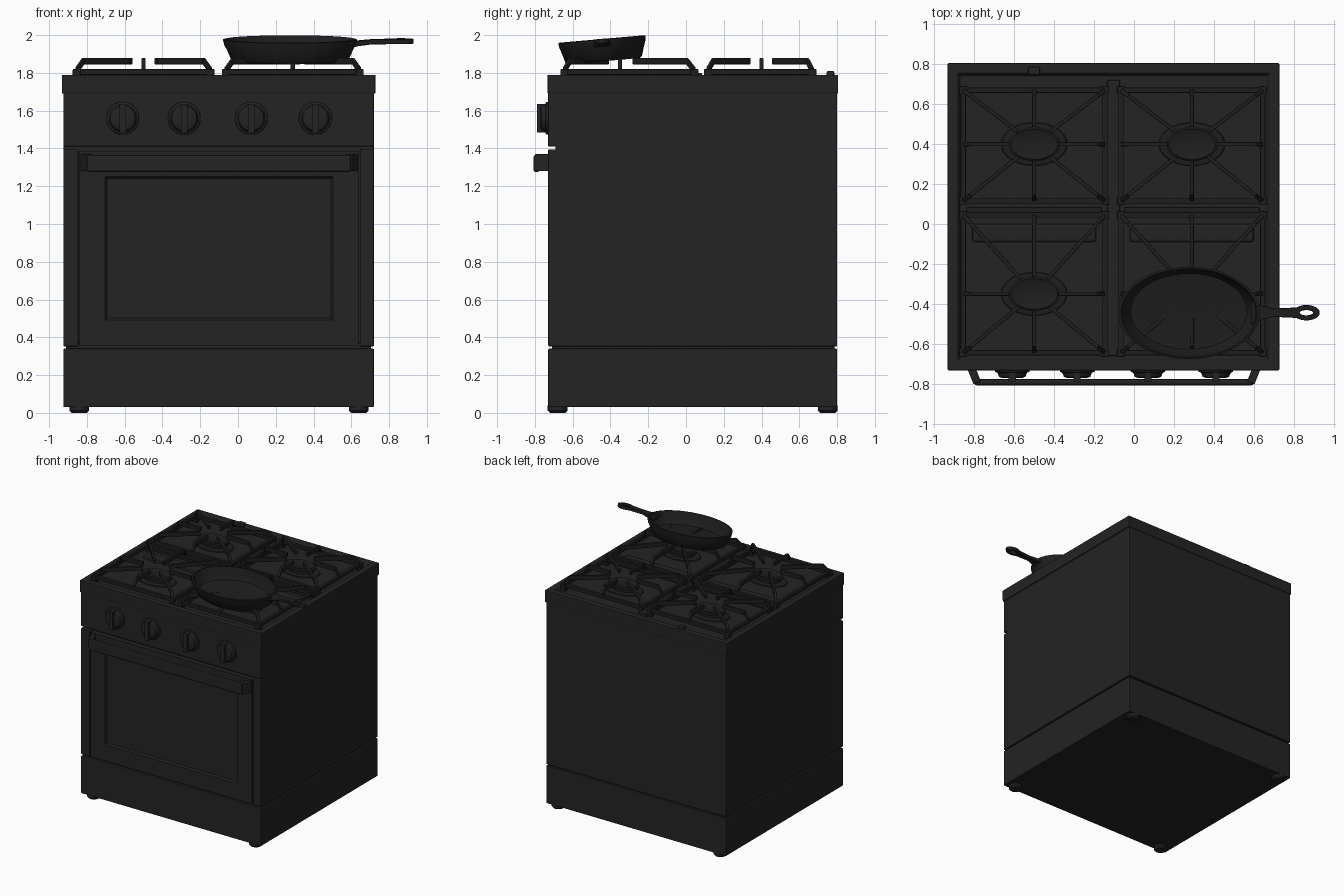
import bpy, bmesh, math
from mathutils import Vector, Matrix

cube = bpy.data.objects.get("Cube")
if cube:
    bpy.data.objects.remove(cube, do_unlink=True)


def material(name, value):
    m = bpy.data.materials.new(name)
    m.use_nodes = True
    color = (value, value, value, 1)
    m.diffuse_color = color
    m.node_tree.nodes["Principled BSDF"].inputs["Base Color"].default_value = color
    return m


ENAMEL = material("black enamel", 0.017)
IRON = material("cast iron", 0.013)


def finish(name, bm, mat, bevel=0, smooth=False):
    bmesh.ops.recalc_face_normals(bm, faces=bm.faces)
    mesh = bpy.data.meshes.new(name)
    bm.to_mesh(mesh)
    bm.free()
    mesh.materials.append(mat)
    ob = bpy.data.objects.new(name, mesh)
    bpy.context.collection.objects.link(ob)
    if bevel:
        mod = ob.modifiers.new("soft edges", 'BEVEL')
        mod.width = bevel
        mod.segments = 2
    if smooth:
        bpy.ops.object.select_all(action='DESELECT')
        ob.select_set(True)
        bpy.context.view_layer.objects.active = ob
        bpy.ops.object.shade_smooth_by_angle(angle=math.radians(40))
    return ob


def add_box(bm, x, y, z):
    size = Matrix.Diagonal((x[1] - x[0], y[1] - y[0], z[1] - z[0], 1))
    mid = Vector((sum(x) / 2, sum(y) / 2, sum(z) / 2))
    return bmesh.ops.create_cube(bm, size=1, matrix=Matrix.Translation(mid) @ size)


def box(name, x, y, z, mat=ENAMEL, bevel=0.006):
    bm = bmesh.new()
    add_box(bm, x, y, z)
    return finish(name, bm, mat, bevel)


def add_bar(bm, a, b, w, h):
    """Rectangular bar between two points, upright along z."""
    a, b = Vector(a), Vector(b)
    d = b - a
    side = Vector((-d.y, d.x, 0)).normalized() * w / 2
    up = Vector((0, 0, h / 2))
    ends = [[bm.verts.new(p + s * side + u * up)
             for s, u in ((-1, -1), (1, -1), (1, 1), (-1, 1))] for p in (a, b)]
    bm.faces.new(ends[0])
    bm.faces.new(ends[1])
    for i in range(4):
        j = (i + 1) % 4
        bm.faces.new((ends[0][i], ends[0][j], ends[1][j], ends[1][i]))


def add_lathe(bm, profile, matrix, n=32):
    """Profile of (radius, height) spun about z, then placed by a matrix."""
    rings = [[bm.verts.new(matrix @ Vector((r * math.cos(math.tau * i / n),
                                            r * math.sin(math.tau * i / n), z)))
              for i in range(n)] for r, z in profile]
    for lo, hi in zip(rings, rings[1:]):
        for i in range(n):
            j = (i + 1) % n
            bm.faces.new((lo[i], lo[j], hi[j], hi[i]))
    bm.faces.new(rings[0])
    bm.faces.new(rings[-1])


# Carcass, drawer and feet
X, Y = (-0.925, 0.72), (-0.73, 0.80)
box("base_drawer", X, Y, (0.03, 0.34))
box("plinth_gap", (-0.91, 0.705), (-0.71, 0.785), (0.32, 0.37))
box("body", X, (-0.69, 0.80), (0.352, 1.70))
box("control_panel", X, (-0.73, -0.68), (1.41, 1.70))
box("left_stile", (0.645, 0.72), (-0.73, -0.68), (0.352, 1.395))
box("right_stile", (-0.925, -0.845), (-0.73, -0.68), (0.352, 1.395))
for side, x in (("right", -0.84), ("left", 0.64)):
    for end, y in (("front", -0.68), ("back", 0.75)):
        bm = bmesh.new()
        add_lathe(bm, [(0.04, 0), (0.052, 0.012), (0.052, 0.04)], Matrix.Translation((x, y, 0)), 16)
        finish(f"{end}_{side}_foot", bm, ENAMEL, smooth=True)

# Oven door with a shallow window recess
bm = bmesh.new()
add_box(bm, (-0.838, 0.638), (-0.73, -0.68), (0.357, 1.385))
bm.normal_update()
front = min(bm.faces, key=lambda f: f.normal.y)
bmesh.ops.inset_region(bm, faces=[front], thickness=0.19)
bmesh.ops.inset_region(bm, faces=[front], thickness=0.015, depth=-0.012)
finish("oven_door", bm, ENAMEL)

# Door handle: a flat rail with splayed end brackets
box("handle_rail", (-0.80, 0.60), (-0.808, -0.775), (1.275, 1.365), bevel=0.012)
bm = bmesh.new()
for foot, tip in ((-0.815, -0.785), (0.615, 0.585)):
    add_bar(bm, (foot, -0.72, 1.325), (tip, -0.795, 1.325), 0.04, 0.09)
finish("handle_brackets", bm, ENAMEL, 0.005)

# Control knobs
for i, x in enumerate((-0.61, -0.285, 0.07, 0.41)):
    bm = bmesh.new()
    place = Matrix.Translation((x, -0.725, 1.56)) @ Matrix.Rotation(math.pi / 2, 4, 'X')
    add_lathe(bm, [(0.088, 0), (0.086, 0.015), (0.074, 0.02), (0.066, 0.04), (0.05, 0.046)], place)
    add_box(bm, (x - 0.018, x + 0.018), (-0.79, -0.73), (1.485, 1.635))
    finish(f"control_knob_{i + 1}", bm, ENAMEL, smooth=True)

# Cooktop: sunken tray, raised rim and central divider
TX, TY = (-0.933, 0.728), (-0.733, 0.805)
box("cooktop", TX, TY, (1.69, 1.755))
bm = bmesh.new()
add_box(bm, TX, TY, (1.70, 1.79))
bm.normal_update()
top = max(bm.faces, key=lambda f: f.normal.z)
bmesh.ops.inset_region(bm, faces=[top], thickness=0.07)
bmesh.ops.inset_region(bm, faces=[top], thickness=0.02, depth=-0.03)
finish("cooktop_rim", bm, ENAMEL, 0.005)
box("cooktop_divider", (-0.135, -0.07), (-0.66, 0.72), (1.75, 1.79))
box("rear_catch", (-0.53, -0.47), (0.745, 0.785), (1.78, 1.81), bevel=0.008)


def grate(name, cx, cy, y0, y1):
    """Frame on four feet with eight raised fingers pointing at the burner."""
    x0, x1 = cx - 0.355, cx + 0.355
    bm = bmesh.new()
    for y in (y0, y1):
        add_bar(bm, (x0, y, 1.805), (x1, y, 1.805), 0.026, 0.03)
    for x in (x0, x1):
        add_bar(bm, (x, y0, 1.805), (x, y1, 1.805), 0.026, 0.03)
        for y in (y0, y1):
            add_box(bm, (x - 0.02, x + 0.02), (y - 0.02, y + 0.02), (1.755, 1.82))
    ends = [(x, y) for x in (x0, cx, x1) for y in (y0, cy, y1) if (x, y) != (cx, cy)]
    for ex, ey in ends:
        d = Vector((ex - cx, ey - cy, 0))
        u = d.normalized()
        reach = 1 / math.hypot(u.x / 0.12, u.y / 0.085)
        inner = Vector((cx, cy, 1.862)) + u * reach
        outer = Vector((cx, cy, 1.862)) + d * 0.9
        foot = Vector((ex, ey, 1.812))
        add_bar(bm, inner, outer, 0.02, 0.034)
        add_bar(bm, outer, foot, 0.022, 0.034)
    finish(name, bm, IRON, 0.004)


def burner(name, cx, cy):
    bm = bmesh.new()
    place = Matrix.Translation((cx, cy, 1.755)) @ Matrix.Diagonal((0.13, 0.085, 1, 1))
    add_lathe(bm, [(1.3, 0), (1.25, 0.012), (0.85, 0.016), (0.85, 0.035),
                   (1.0, 0.04), (1.0, 0.055), (0.9, 0.062), (0.82, 0.057)], place)
    finish(name, bm, IRON, smooth=True)


# Burners, grates and the parts between them
for side, cx in (("right", -0.5), ("left", 0.29)):
    burner(f"back_{side}_burner", cx, 0.40)
    burner(f"front_{side}_burner", cx, -0.35)
    grate(f"back_{side}_grate", cx, 0.40, 0.115, 0.67)
    grate(f"front_{side}_grate", cx, -0.35, -0.645, 0.045)
    box(f"{side}_cross_rail", (cx - 0.34, cx + 0.34), (0.055, 0.085), (1.755, 1.80), IRON)
    box(f"{side}_tray_ridge", (cx - 0.31, cx + 0.31), (-0.09, 0.0), (1.75, 1.78), bevel=0.012)

# Frying pan resting slightly tilted on the front left grate
tilt = Matrix.Translation((0.275, -0.435, 1.862)) @ Matrix.Rotation(math.radians(5), 4, 'X')
bm = bmesh.new()
add_lathe(bm, [(0.82, 0), (0.88, 0.012), (0.94, 0.06), (0.98, 0.085), (1.0, 0.115),
               (0.96, 0.118), (0.9, 0.06), (0.82, 0.022), (0.7, 0.018)],
          tilt @ Matrix.Diagonal((0.355, 0.232, 1, 1)), 48)
finish("frying_pan", bm, IRON, smooth=True)

# Pan handle: tapering shank ending in an oval hanging loop
bm = bmesh.new()
stations = [(0.31, 0.06, 0.085), (0.36, 0.036, 0.095), (0.42, 0.02, 0.102), (0.55, 0.026, 0.106)]
rings = []
for x, w, z in stations:
    rings.append([bm.verts.new(tilt @ Vector((x, w * sy, z + 0.013 * sz)))
                  for sy, sz in ((-1, -1), (1, -1), (1, 1), (-1, 1))])
for a, b in zip(rings, rings[1:]):
    for i in range(4):
        j = (i + 1) % 4
        bm.faces.new((a[i], a[j], b[j], b[i]))
bm.faces.new(rings[0])
bm.faces.new(rings[-1])
n = 24
loop = []
for i in range(n):
    c, s = math.cos(math.tau * i / n), math.sin(math.tau * i / n)
    loop.append([bm.verts.new(tilt @ Vector((0.588 + rx * c, ry * s, 0.106 + dz)))
                 for rx, ry, dz in ((0.067, 0.038, -0.013), (0.067, 0.038, 0.013),
                                    (0.034, 0.014, 0.013), (0.034, 0.014, -0.013))])
for i in range(n):
    a, b = loop[i], loop[(i + 1) % n]
    for k in range(4):
        m = (k + 1) % 4
        bm.faces.new((a[k], a[m], b[m], b[k]))
finish("pan_handle", bm, IRON, 0.004, smooth=True)
